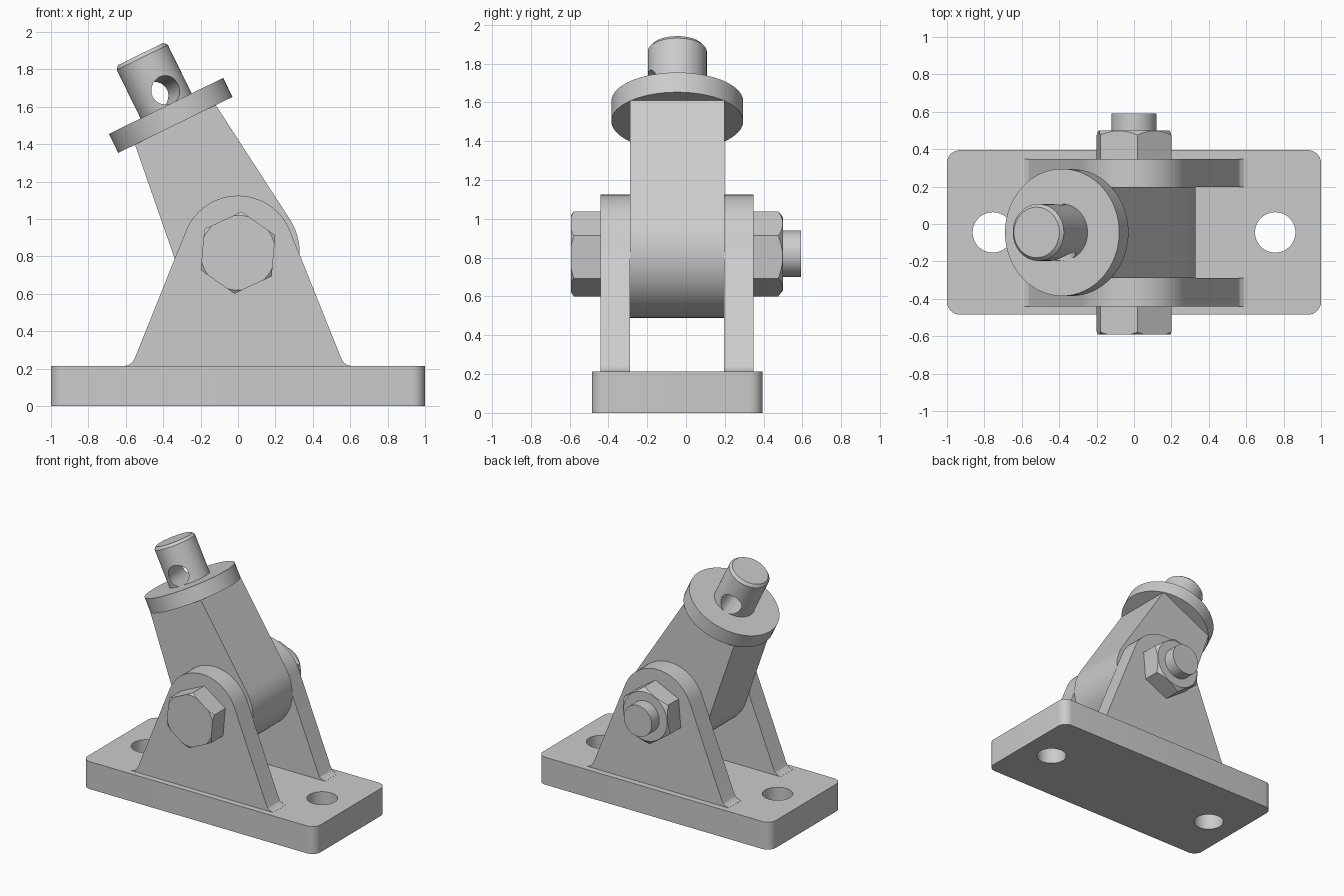
import bpy, bmesh
from math import sin, cos, pi, radians, atan2, acos, asin, hypot
from mathutils import Matrix, Vector

if "Cube" in bpy.data.objects:
    bpy.data.objects.remove(bpy.data.objects["Cube"])

YC = -0.045          # centre plane of base, clevis and rod
PIVOT = Vector((0, YC, 0.82))
T, R = Matrix.Translation, Matrix.Rotation


def make(name, bm, mat=Matrix()):
    bm.transform(mat)
    bmesh.ops.recalc_face_normals(bm, faces=bm.faces)
    me = bpy.data.meshes.new(name)
    bm.to_mesh(me)
    bm.free()
    ob = bpy.data.objects.new(name, me)
    bpy.context.collection.objects.link(ob)
    return ob


def prism(name, pts, z0, z1, mat=Matrix()):
    """Flat outline in local xy, extruded from z0 to z1."""
    bm = bmesh.new()
    f = bm.faces.new([bm.verts.new((x, y, z0)) for x, y in pts])
    ext = bmesh.ops.extrude_face_region(bm, geom=[f], use_keep_orig=True)
    vs = [v for v in ext["geom"] if isinstance(v, bmesh.types.BMVert)]
    bmesh.ops.translate(bm, verts=vs, vec=(0, 0, z1 - z0))
    return make(name, bm, mat)


def lathe(name, prof, mat=Matrix(), n=64):
    """Closed solid from stacked (radius, z) rings."""
    bm = bmesh.new()
    rings = [[bm.verts.new((r * cos(2 * pi * i / n), r * sin(2 * pi * i / n), z))
              for i in range(n)] for r, z in prof]
    for a, b in zip(rings, rings[1:]):
        for i in range(n):
            j = (i + 1) % n
            bm.faces.new((a[i], a[j], b[j], b[i]))
    bm.faces.new(rings[0])
    bm.faces.new(rings[-1])
    return make(name, bm, mat)


def arc(cx, cy, r, a0, a1, n):
    return [(cx + r * cos(a0 + (a1 - a0) * i / n), cy + r * sin(a0 + (a1 - a0) * i / n))
            for i in range(n + 1)]


def boolean(ob, cutter, op="DIFFERENCE"):
    m = ob.modifiers.new("cut", "BOOLEAN")
    m.operation, m.object = op, cutter
    select(ob)
    bpy.ops.object.modifier_apply(modifier=m.name)
    bpy.data.objects.remove(cutter)


def select(ob):
    bpy.ops.object.select_all(action="DESELECT")
    ob.select_set(True)
    bpy.context.view_layer.objects.active = ob


# base plate with rounded corners and two mounting holes
q, hx, hy = 0.07, 1 - 0.07, 0.44 - 0.07
outline = []
for k, (sx, sy) in enumerate(((1, 1), (-1, 1), (-1, -1), (1, -1))):
    outline += arc(sx * hx, YC + sy * hy, q, k * pi / 2, (k + 1) * pi / 2, 8)
base = prism("base_plate", outline, 0, 0.213)
for s in (-1, 1):
    boolean(base, lathe("hole", [(0.108, -0.1), (0.108, 0.4)], T((s * 0.755, YC, 0))))

# clevis lugs: round top, sloping sides, small foot fillets
foot = [(0.61, 0.2), (0.61, 0.214), (0.585, 0.219), (0.565, 0.233), (0.55, 0.26)]
t = radians(22)
lug = foot + arc(0, 0.825, 0.3, t, pi - t, 32) + [(-x, z) for x, z in reversed(foot)]
to_xz = R(pi / 2, 4, "X")              # local z points to -y
for name, y0, y1 in (("front_lug", -0.44, -0.288), ("back_lug", 0.197, 0.348)):
    prism(name, lug, -y0, -y1, to_xz)

# tilted rod end: tapered eye block, collar disc, drilled stud
tilt = T(PIVOT) @ R(radians(-26.1), 4, "Y")
w, h, r = 0.24, 0.765, 0.33
a = atan2(h, w) - acos(r / hypot(w, h))
eye = [(w, h)] + arc(0, 0, r, a, -pi - a, 48) + [(-w, h)]
prism("rod_eye", eye, -0.2425, 0.2425, tilt @ to_xz)
lathe("rod_collar", [(0.34, 0.761), (0.34, 0.874)], tilt)
stud = lathe("rod_stud", [(0.152, 0.86), (0.152, 1.163), (0.135, 1.183)], tilt)
boolean(stud, lathe("cross_hole", [(0.078, -0.4), (0.078, 0.4)],
                    tilt @ T((0, 0, 0.95)) @ R(asin(0.25), 4, "Z") @ to_xz, 40))

# pivot bolt: hex head, hex nut, shank
def hexagon(name, turn, cone, mat):
    pts = arc(0, 0, 0.22, turn, turn + 2 * pi * 5 / 6, 5)
    ob = prism(name, pts, cone[0][1], cone[-1][1], mat)
    ends = [(cone[0][0], cone[0][1] - 0.01)] + cone[1:]
    boolean(ob, lathe("chamfer", ends, mat), "INTERSECT")


axis = T((0, 0, PIVOT.z))
hexagon("bolt_head", radians(25), [(0.23, 0.44), (0.23, 0.57), (0.2, 0.592)], axis @ to_xz)
hexagon("bolt_nut", radians(-25), [(0.23, 0.348), (0.23, 0.468), (0.188, 0.5)],
        axis @ R(-pi / 2, 4, "X"))
lathe("bolt_shank", [(0.12, -0.5), (0.12, 0.592)], axis @ R(-pi / 2, 4, "X"))

for ob in list(bpy.context.collection.objects):
    select(ob)
    bpy.ops.object.shade_smooth_by_angle(angle=radians(20))
